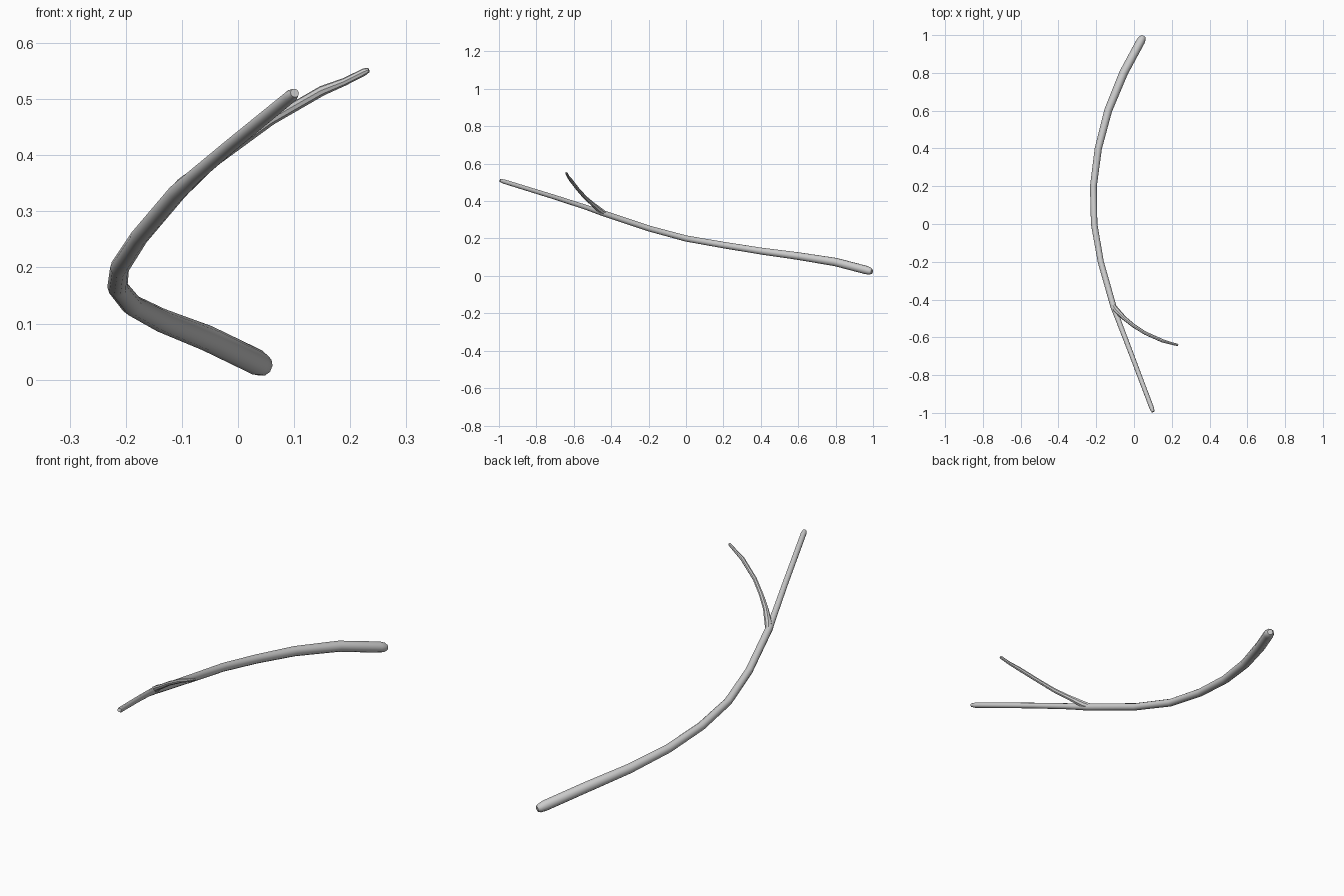
import bpy, bmesh, math
from mathutils import Vector


def sweep(name, path, sides):
    """Tapered tube through (x, y, z, radius) points, closed at both ends."""
    pts = [Vector(p[:3]) for p in path]
    bm = bmesh.new()
    rings = []
    for i, p in enumerate(pts):
        t = (pts[min(i + 1, len(pts) - 1)] - pts[max(i - 1, 0)]).normalized()
        u = t.cross(Vector((0, 0, 1))).normalized()
        v = u.cross(t)
        rings.append([bm.verts.new(p + path[i][3] * (math.cos(a) * u + math.sin(a) * v))
                      for a in (2 * math.pi * k / sides for k in range(sides))])
    for a, b in zip(rings, rings[1:]):
        for k in range(sides):
            n = (k + 1) % sides
            bm.faces.new((a[k], a[n], b[n], b[k]))
    bm.faces.new(rings[0])
    bm.faces.new(rings[-1])
    bmesh.ops.recalc_face_normals(bm, faces=bm.faces)
    mesh = bpy.data.meshes.new(name)
    bm.to_mesh(mesh)
    bm.free()
    ob = bpy.data.objects.new(name, mesh)
    bpy.context.collection.objects.link(ob)
    bpy.context.view_layer.objects.active = ob
    ob.select_set(True)
    bpy.ops.object.shade_smooth_by_angle(angle=math.radians(40))
    ob.select_set(False)
    return ob


# Main stem: thick rounded butt at the back, thin tip at the front
sweep("main_branch", [
    (0.050, 0.994, 0.023, 0.012),
    (0.045, 0.985, 0.025, 0.019),
    (0.034, 0.965, 0.031, 0.023),
    (-0.055, 0.80, 0.074, 0.023),
    (-0.137, 0.60, 0.106, 0.021),
    (-0.189, 0.40, 0.133, 0.019),
    (-0.215, 0.20, 0.165, 0.018),
    (-0.211, 0.00, 0.200, 0.017),
    (-0.176, -0.20, 0.254, 0.016),
    (-0.108, -0.44, 0.334, 0.016),
    (-0.075, -0.53, 0.365, 0.0135),
    (-0.010, -0.70, 0.420, 0.0125),
    (0.094, -0.975, 0.505, 0.012),
    (0.101, -0.994, 0.511, 0.008),
], 10)

# Side twig: forks off and curves up to the right
sweep("side_twig", [
    (-0.118, -0.420, 0.328, 0.010),
    (-0.095, -0.455, 0.347, 0.016),
    (-0.050, -0.500, 0.385, 0.0115),
    (0.000, -0.540, 0.420, 0.010),
    (0.060, -0.578, 0.463, 0.009),
    (0.150, -0.618, 0.515, 0.009),
    (0.190, -0.630, 0.531, 0.007),
    (0.226, -0.639, 0.549, 0.0065),
    (0.233, -0.641, 0.552, 0.004),
], 8)
